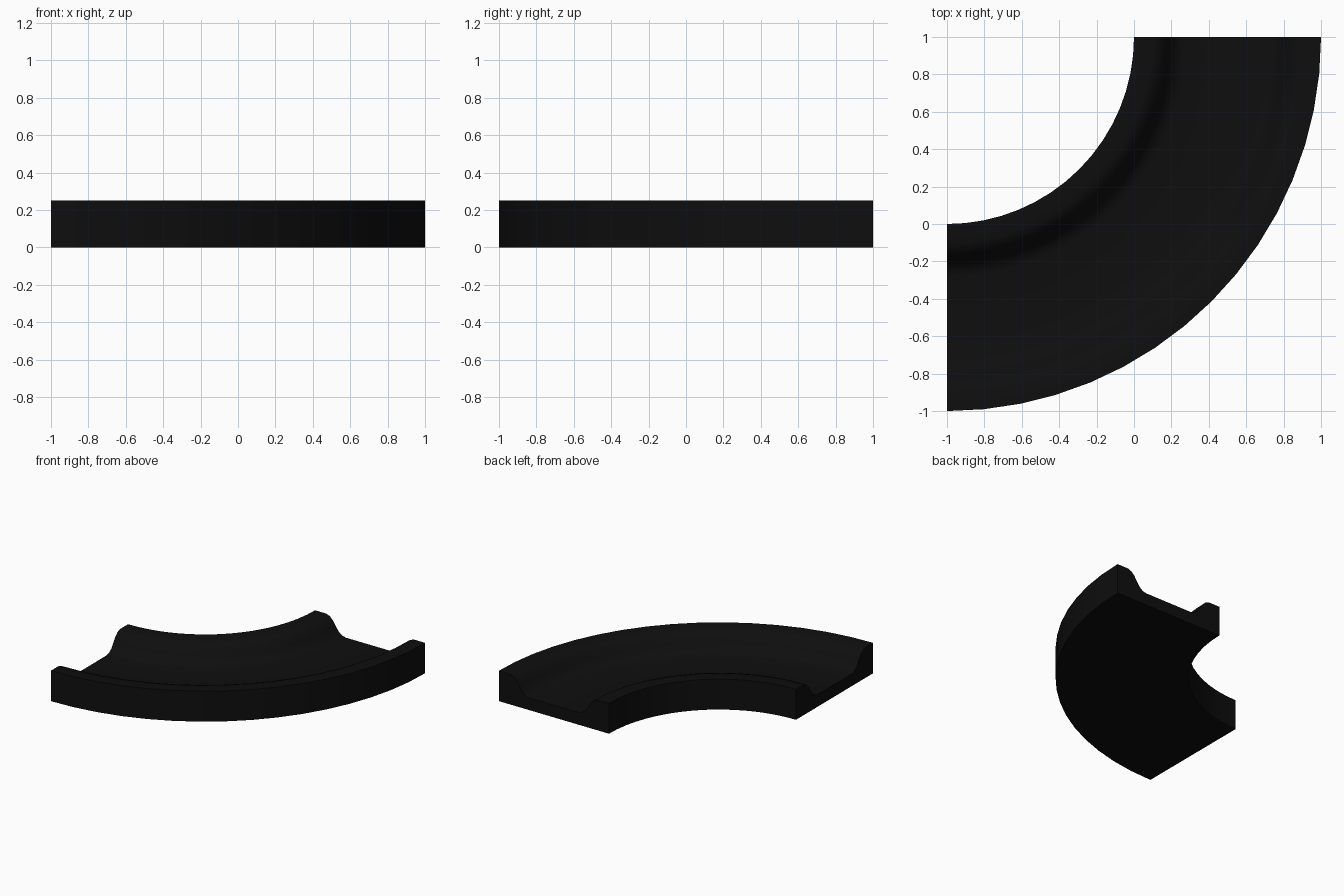
import bpy, bmesh
from math import radians
from mathutils import Vector

cube = bpy.data.objects.get("Cube")
if cube:
    bpy.data.objects.remove(cube, do_unlink=True)

INNER, OUTER, SEGMENTS = 1.0, 2.0, 16
CENTRE = Vector((-1, 1, 0))

# Flat near-black finish
black = bpy.data.materials.new("near_black")
black.use_nodes = True
colour = (0.0045, 0.0045, 0.0045, 1)
black.diffuse_color = colour
black.node_tree.nodes["Principled BSDF"].inputs["Base Color"].default_value = colour

# Rounded lip falling to the channel floor: (distance from edge, height)
lip = [(0, 0.25), (0.1, 0.25), (0.135, 0.238), (0.165, 0.208), (0.19, 0.17),
       (0.215, 0.133), (0.245, 0.109), (0.28, 0.1)]
profile = [(INNER, 0)] + [(INNER + d, z) for d, z in lip]
profile += [(OUTER - d, z) for d, z in reversed(lip)] + [(OUTER, 0)]

# Sweep the cross-section through a quarter turn; both end caps stay closed
bm = bmesh.new()
section = bm.faces.new([bm.verts.new(CENTRE + Vector((r, 0, z))) for r, z in profile])
bmesh.ops.spin(bm, geom=[section], cent=CENTRE, axis=(0, 0, 1),
               angle=radians(-90), steps=SEGMENTS, use_duplicate=False)
if not any(len(f.verts) == len(profile) and all(abs(v.co.y - 1) < 1e-4 for v in f.verts)
           for f in bm.faces):
    start = [min(bm.verts, key=lambda v: (v.co - CENTRE - Vector((r, 0, z))).length)
             for r, z in profile]
    bm.faces.new(start)
bmesh.ops.recalc_face_normals(bm, faces=bm.faces[:])

mesh = bpy.data.meshes.new("curved_channel")
bm.to_mesh(mesh)
bm.free()
mesh.materials.append(black)
channel = bpy.data.objects.new("curved_channel", mesh)
bpy.context.collection.objects.link(channel)

# Smooth the curves, keep the rims and ends crisp
bpy.context.view_layer.objects.active = channel
channel.select_set(True)
bpy.ops.object.shade_smooth_by_angle(angle=radians(35))
